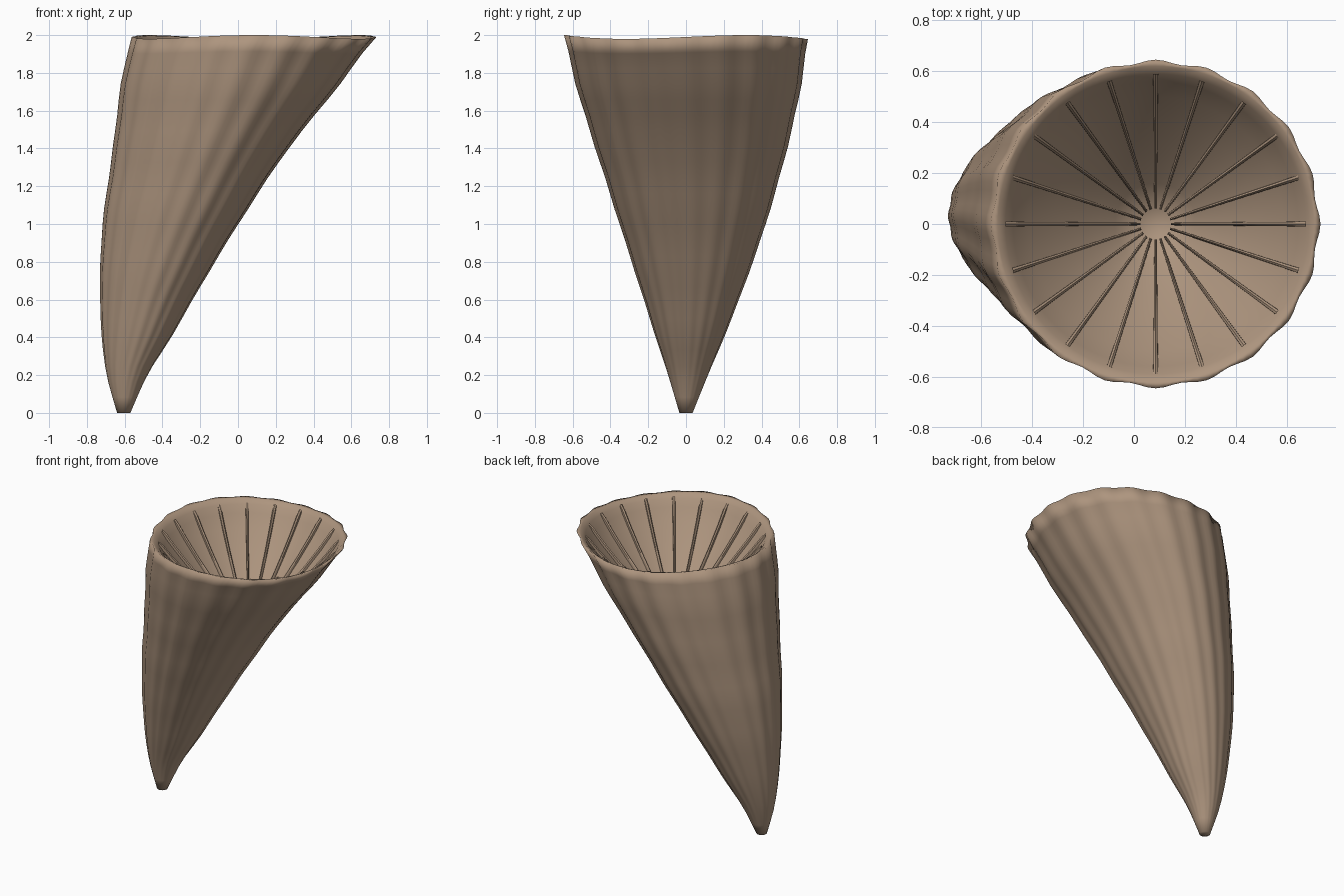
import bpy, bmesh
from math import sin, cos, pi, tau
from mathutils import Vector

if "Cube" in bpy.data.objects:
    bpy.data.objects.remove(bpy.data.objects["Cube"])

mat = bpy.data.materials.new("brown_shell")
mat.diffuse_color = (0.42, 0.30, 0.21, 1)
mat.use_nodes = True
mat.node_tree.nodes["Principled BSDF"].inputs["Base Color"].default_value = mat.diffuse_color

SEGS, RIBS = 120, 20
CX = 0.085            # centre of the cup
# silhouette keys: height, left x, right x, half depth in y
KEYS = [(0, -.64, -.57, .035), (.2, -.695, -.48, .105), (.4, -.72, -.355, .18),
        (.67, -.73, -.20, .275), (1, -.715, .0, .385), (1.4, -.66, .265, .505),
        (1.7, -.623, .505, .585), (1.9, -.585, .655, .625), (1.99, -.56, .73, .643)]
# inside of the cup: radius, height
CUP = [(.62, 1.986), (.59, 1.96), (.56, 1.91), (.50, 1.83), (.40, 1.71),
       (.28, 1.58), (.16, 1.46), (.06, 1.375)]


def section(z):
    """Smooth (Hermite) interpolation of the silhouette keys."""
    i = max(k for k in range(len(KEYS) - 1) if KEYS[k][0] <= z)
    slope = lambda k, c: ((KEYS[min(k + 1, 8)][c] - KEYS[max(k - 1, 0)][c]) /
                          (KEYS[min(k + 1, 8)][0] - KEYS[max(k - 1, 0)][0]))
    a, b = KEYS[i], KEYS[i + 1]
    h = b[0] - a[0]
    t = (z - a[0]) / h
    return [(2*t**3 - 3*t*t + 1) * a[c] + (t**3 - 2*t*t + t) * h * slope(i, c)
            + (3*t*t - 2*t**3) * b[c] + (t**3 - t*t) * h * slope(i + 1, c)
            for c in (1, 2, 3)]


def make(name, bm, angle):
    bmesh.ops.recalc_face_normals(bm, faces=bm.faces)
    me = bpy.data.meshes.new(name)
    bm.to_mesh(me)
    bm.free()
    ob = bpy.data.objects.new(name, me)
    bpy.context.collection.objects.link(ob)
    me.materials.append(mat)
    bpy.context.view_layer.objects.active = ob
    ob.select_set(True)
    bpy.ops.object.shade_smooth_by_angle(angle=angle)
    ob.select_set(False)
    return ob


# Curved horn body: ribbed outside, rim, conical cup inside
bm = bmesh.new()
rings = []
N = 24
for j in range(N + 1):
    z = 1.99 * j / N
    left, right, ry = section(z)
    bend = sin(pi * j / N)                       # slight sideways bend and egg shape
    rx = (right - left) / 2
    wob = 1 + .004 * sin(z * 19) * min(1, z * 3) * (j < N)
    lift = max(0, (z - 1.8) / .19)
    ring = []
    for i in range(SEGS):
        a = tau * i / SEGS
        k = wob * (1 + .011 * (cos(RIBS * a) - .6) * min(1, z * 3))
        x = (left + right) / 2 + rx * (k * cos(a) + .11 * bend * sin(a) ** 2)
        ring.append(bm.verts.new((x, ry * k * sin(a) + .035 * bend,
                                  z + lift * .01 * sin(3 * a))))
    rings.append(ring)
for n, (r, z) in enumerate(CUP):
    w = .01 * max(0, 1 - n / 3)
    rings.append([bm.verts.new((CX + r * cos(tau * i / SEGS), r * sin(tau * i / SEGS),
                                z + w * sin(3 * tau * i / SEGS))) for i in range(SEGS)])
for lo, hi in zip(rings, rings[1:]):
    for i in range(SEGS):
        k = (i + 1) % SEGS
        bm.faces.new((lo[i], lo[k], hi[k], hi[i]))
bm.faces.new(rings[0])
bm.faces.new(rings[-1])
make("horn_body", bm, 2.6)

# Thin radial blades lining the cup
bm = bmesh.new()
for s in range(RIBS):
    a = tau * s / RIBS
    d, side = Vector((cos(a), sin(a), 0)), Vector((-sin(a), cos(a), 0))
    prev = None
    path = CUP[1:]
    for n, (r, z) in enumerate(path):
        wid = .011 - .006 * n / (len(path) - 1)
        up = .012 if n == 0 else .036
        base = Vector((CX, 0, z)) + d * r
        ring = [bm.verts.new(base + side * (u * wid) + Vector((0, 0, v)))
                for u, v in ((-1, -.02), (1, -.02), (.9, up * .7), (0, up), (-.9, up * .7))]
        if prev:
            for i in range(5):
                k = (i + 1) % 5
                bm.faces.new((prev[i], prev[k], ring[k], ring[i]))
        else:
            bm.faces.new(ring)
        prev = ring
    bm.faces.new(prev)
make("cup_blades", bm, 0.7)
